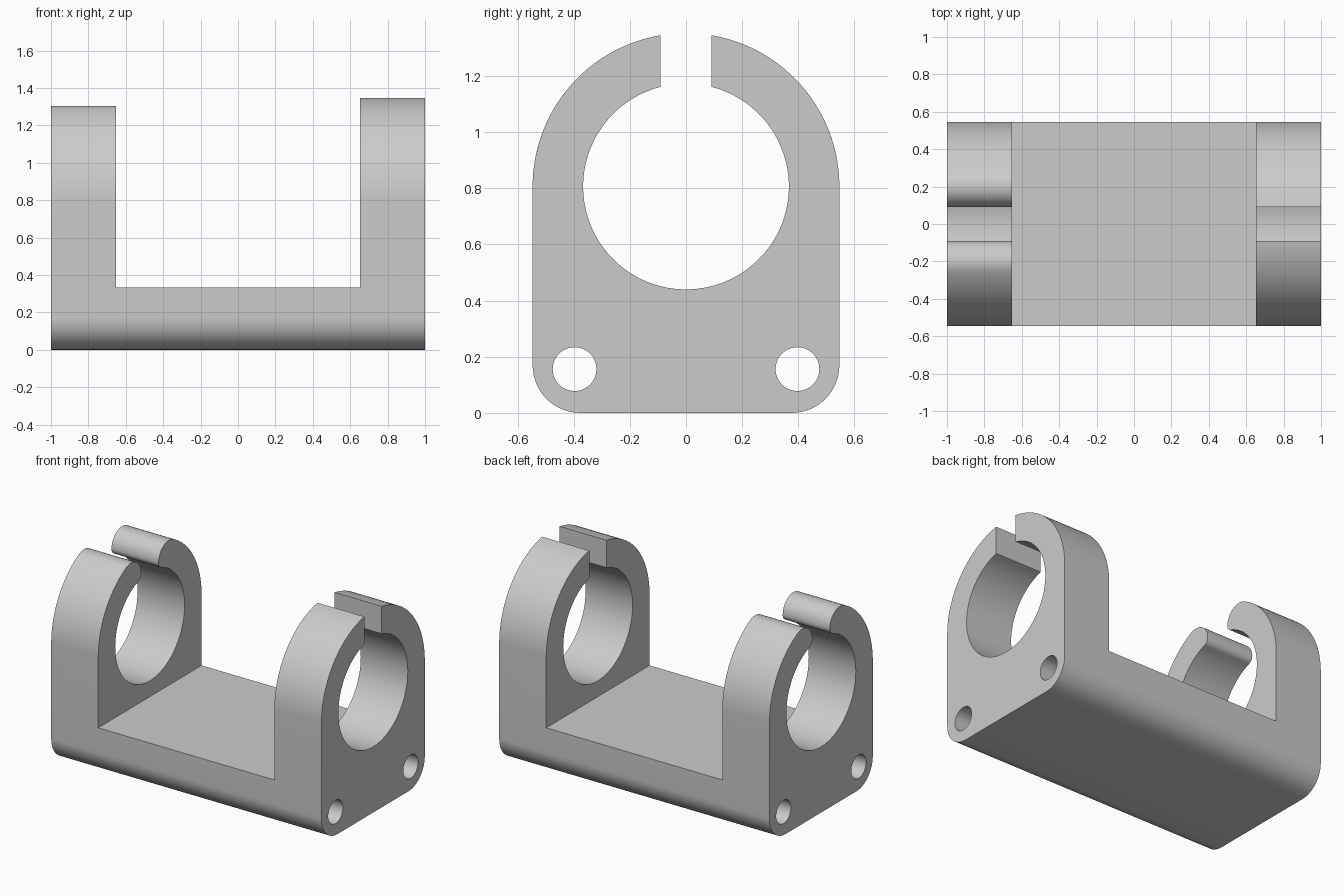
import bpy, bmesh
from math import sin, cos, acos, atan2, sqrt, pi, radians

if "Cube" in bpy.data.objects:
    bpy.data.objects.remove(bpy.data.objects["Cube"])

OUTER, BORE, AXIS = 0.5465, 0.3665, 0.8065   # ring radii and axis height
GAP, CORNER = 0.091, 0.17                    # half slot width, bottom rounding
FLOOR, INNER = 0.334, 0.652                  # base top, inner face of the uprights
BOLT_Y, BOLT_Z, BOLT_R = 0.397, 0.156, 0.078

steel = bpy.data.materials.new("light_grey")
steel.use_nodes = True
colour = (0.6, 0.6, 0.6, 1)
steel.diffuse_color = colour
steel.node_tree.nodes["Principled BSDF"].inputs["Base Color"].default_value = colour


def arc(cy, cz, r, a, b, n):
    return [(cy + r * cos(a + (b - a) * i / n), cz + r * sin(a + (b - a) * i / n))
            for i in range(n + 1)]


def outline(rounded):
    """Open ring on a rounded foot, as one closed y-z profile."""
    half = arc(OUTER - CORNER, CORNER, CORNER, -pi / 2, 0, 16)
    if rounded:
        r1 = 0.11
        c1 = (GAP + r1, sqrt((OUTER - r1) ** 2 - (GAP + r1) ** 2))
        # Inner rounding meets the outer one at the same height
        r2 = (c1[1] ** 2 - BORE ** 2 + GAP ** 2) / (2 * (BORE - GAP))
        c2 = (GAP + r2, c1[1])
        a1, a2 = atan2(c1[1], c1[0]), atan2(c2[1], c2[0])
        tip = arc(c1[0], AXIS + c1[1], r1, a1, pi, 14)
        tip += arc(c2[0], AXIS + c2[1], r2, pi, pi + a2, 8)[1:-1]
    else:
        a1, a2, tip = acos(GAP / OUTER), acos(GAP / BORE), []
    half += arc(0, AXIS, OUTER, 0, a1, 40)
    half += tip[1:]
    half += arc(0, AXIS, BORE, a2, -pi / 2, 64)
    return half + [(-y, z) for y, z in reversed(half[:-1])]


def prism(name, profile, x0, x1):
    bm = bmesh.new()
    face = bm.faces.new([bm.verts.new((x0, y, z)) for y, z in profile])
    ext = bmesh.ops.extrude_face_region(bm, geom=[face])["geom"]
    bmesh.ops.translate(bm, vec=(x1 - x0, 0, 0),
                        verts=[v for v in ext if isinstance(v, bmesh.types.BMVert)])
    bmesh.ops.recalc_face_normals(bm, faces=bm.faces)
    mesh = bpy.data.meshes.new(name)
    bm.to_mesh(mesh)
    bm.free()
    ob = bpy.data.objects.new(name, mesh)
    bpy.context.collection.objects.link(ob)
    return ob


# Cutters: space between the uprights and the two bolt holes
cutters = [prism("gap_cutter", [(-1, FLOOR), (1, FLOOR), (1, 2), (-1, 2)], -INNER, INNER)]
for side in (-1, 1):
    hole = arc(side * BOLT_Y, BOLT_Z, BOLT_R, 0, 2 * pi, 40)[:-1]
    cutters.append(prism("bolt_hole_cutter", hole, -1.2, 1.2))

# Cut each half, then weld them in the middle
whole = bmesh.new()
halves = [prism("left_half", outline(False), 0, 1), prism("right_half", outline(True), -1, 0)]
for half in halves:
    for cutter in cutters:
        cutter.hide_render = True
        mod = half.modifiers.new("cut", "BOOLEAN")
        mod.operation, mod.solver, mod.object = "DIFFERENCE", "EXACT", cutter
    deps = bpy.context.evaluated_depsgraph_get()
    deps.update()
    cut = bpy.data.meshes.new_from_object(half.evaluated_get(deps))
    whole.from_mesh(cut)
    bpy.data.meshes.remove(cut)
for ob in halves + cutters:
    bpy.data.objects.remove(ob)

middle = [f for f in whole.faces if all(abs(v.co.x) < 1e-4 for v in f.verts)]
bmesh.ops.delete(whole, geom=middle, context="FACES")
bmesh.ops.remove_doubles(whole, verts=whole.verts, dist=1e-4)
seam = [e for e in whole.edges if all(abs(v.co.x) < 1e-4 for v in e.verts)]
bmesh.ops.dissolve_edges(whole, edges=seam, use_verts=True)
bmesh.ops.recalc_face_normals(whole, faces=whole.faces)

mesh = bpy.data.meshes.new("clamp_bracket")
whole.to_mesh(mesh)
whole.free()
mesh.materials.clear()
mesh.materials.append(steel)
bracket = bpy.data.objects.new("clamp_bracket", mesh)
bpy.context.collection.objects.link(bracket)

bpy.context.view_layer.objects.active = bracket
bracket.select_set(True)
bpy.ops.object.shade_smooth_by_angle(angle=radians(30))
